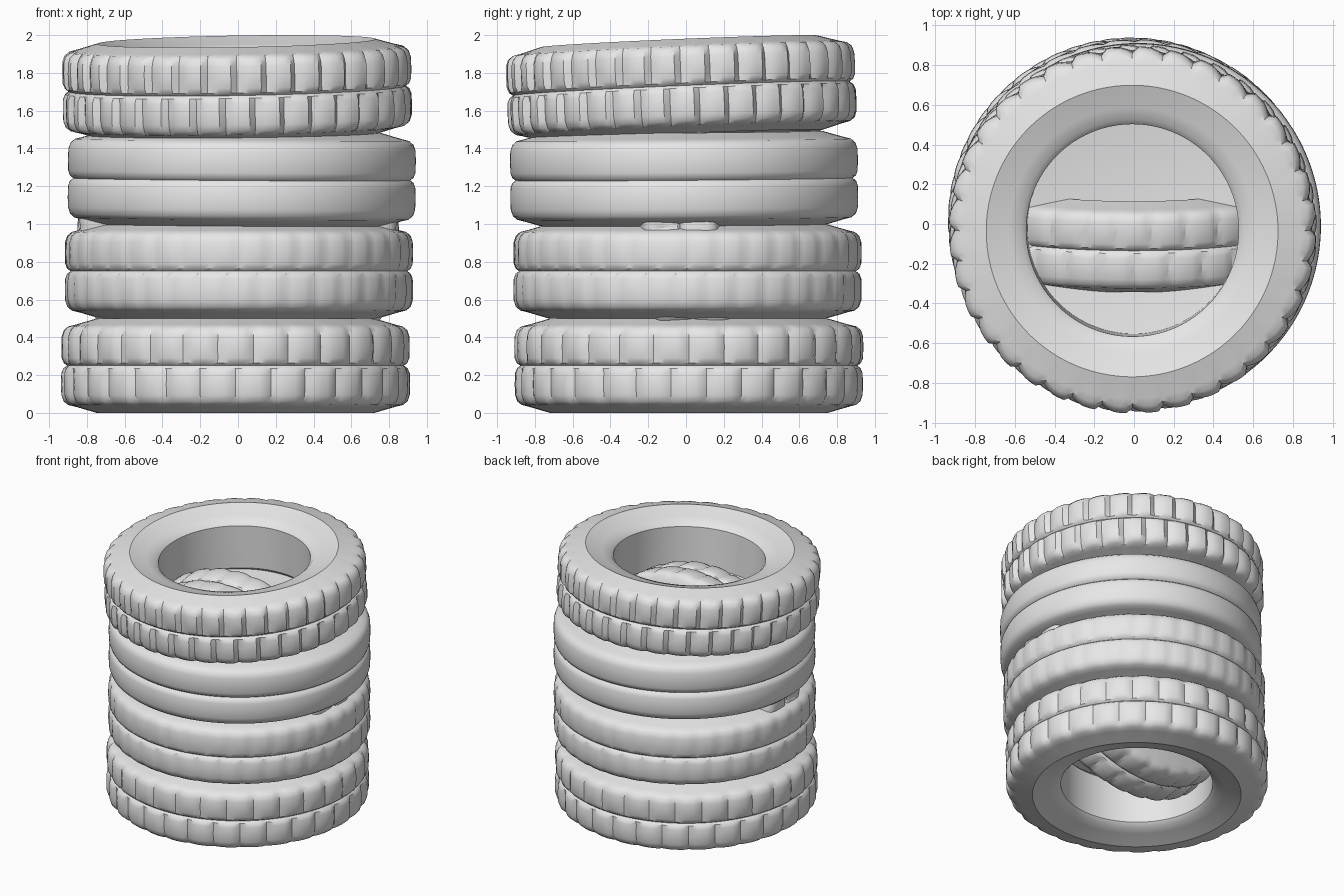
import bpy, math

if "Cube" in bpy.data.objects:
    bpy.data.objects.remove(bpy.data.objects["Cube"])

rubber = bpy.data.materials.new("grey_rubber")
rubber.diffuse_color = (0.8, 0.8, 0.8, 1)
rubber.use_nodes = True
rubber.node_tree.nodes["Principled BSDF"].inputs["Base Color"].default_value = rubber.diffuse_color

SEG = 180

# Half cross-section of a tyre, from the middle of the tread to the hole: (radius, height, lug weight)
HALF = [(0.892, 0.0, 0.0), (0.910, 0.014, 0.4), (0.919, 0.04, 1.0), (0.921, 0.10, 1.0),
        (0.919, 0.155, 1.0), (0.908, 0.188, 1.0), (0.885, 0.208, 0.6), (0.845, 0.218, 0.0),
        (0.735, 0.25, 0.0), (0.62, 0.209, 0.0), (0.56, 0.192, 0.0),
        (0.535, 0.165, 0.0), (0.535, 0.0, 0.0)]
PROFILE = HALF + [(r, -z, w) for r, z, w in reversed(HALF[1:-1])]


def finish(name, verts, faces, angle):
    mesh = bpy.data.meshes.new(name)
    mesh.from_pydata(verts, [], faces)
    mesh.materials.append(rubber)
    ob = bpy.data.objects.new(name, mesh)
    bpy.context.collection.objects.link(ob)
    bpy.ops.object.select_all(action='DESELECT')
    ob.select_set(True)
    bpy.context.view_layer.objects.active = ob
    bpy.ops.object.shade_smooth_by_angle(angle=math.radians(angle))
    return ob


def lug(i, row, period, depth):
    """Radius loss at segment i: one-sided notch between lugs, staggered between the two rows."""
    k = (i + (period // 2 if row < 0 else 0)) % period
    return depth * (1.0, 0.45, 0.1, 0.0, 0.0, 0.15)[k]


def tyre(name, loc, rot, period=5, depth=0.0, scale=1.0):
    verts, faces = [], []
    n = len(PROFILE)
    for i in range(SEG):
        a = 2 * math.pi * i / SEG
        for r, z, w in PROFILE:
            rr = r + w * (0.15 * depth - lug(i, z, period, depth))
            verts.append((rr * math.cos(a), rr * math.sin(a), z))
    for i in range(SEG):
        j = (i + 1) % SEG
        for k in range(n):
            m = (k + 1) % n
            faces.append((i * n + k, j * n + k, j * n + m, i * n + m))
    ob = finish(name, verts, faces, 34)
    ob.location = loc
    ob.rotation_euler = [math.radians(d) for d in rot]
    ob.scale = (scale, scale, scale)
    return ob


def web(name, z, rise):
    """Shallow dish closing the hole between two tyres."""
    verts, faces = [(0, 0, z)], []
    rings = [(0.3, 0.25), (0.5, 0.7), (0.6, 1.0)]
    s = 48
    for r, h in rings:
        for i in range(s):
            a = 2 * math.pi * i / s
            verts.append((r * math.cos(a), r * math.sin(a), z + rise * h))
    for i in range(s):
        j = (i + 1) % s
        faces.append((0, 1 + i, 1 + j))
        for k in range(len(rings) - 1):
            b = 1 + k * s
            faces.append((b + i, b + s + i, b + s + j, b + j))
    return finish(name, verts, faces, 40)


# Stack of four tyres, slightly shifted
tyre("bottom_tyre", (-0.013, 0.015, 0.25), (0, 0, 0), 6, 0.022)
tyre("second_tyre", (0.005, 0.008, 0.75), (0, 0, 20), 5, 0.010)
tyre("third_tyre", (0.02, -0.01, 1.237), (0.6, 0, 40))
tyre("top_tyre", (-0.005, -0.025, 1.717), (2.4, -1.0, 0), 5, 0.028)

# Tyre standing upright inside the stack, leaning towards the front
tyre("inner_tyre", (0, -0.02, 0.905), (-82, 0, 0), 6, 0.015, 0.925)

# Dishes inside the hole
web("upper_floor", 1.51, 0.05)
web("lower_ceiling", 0.49, -0.03)
